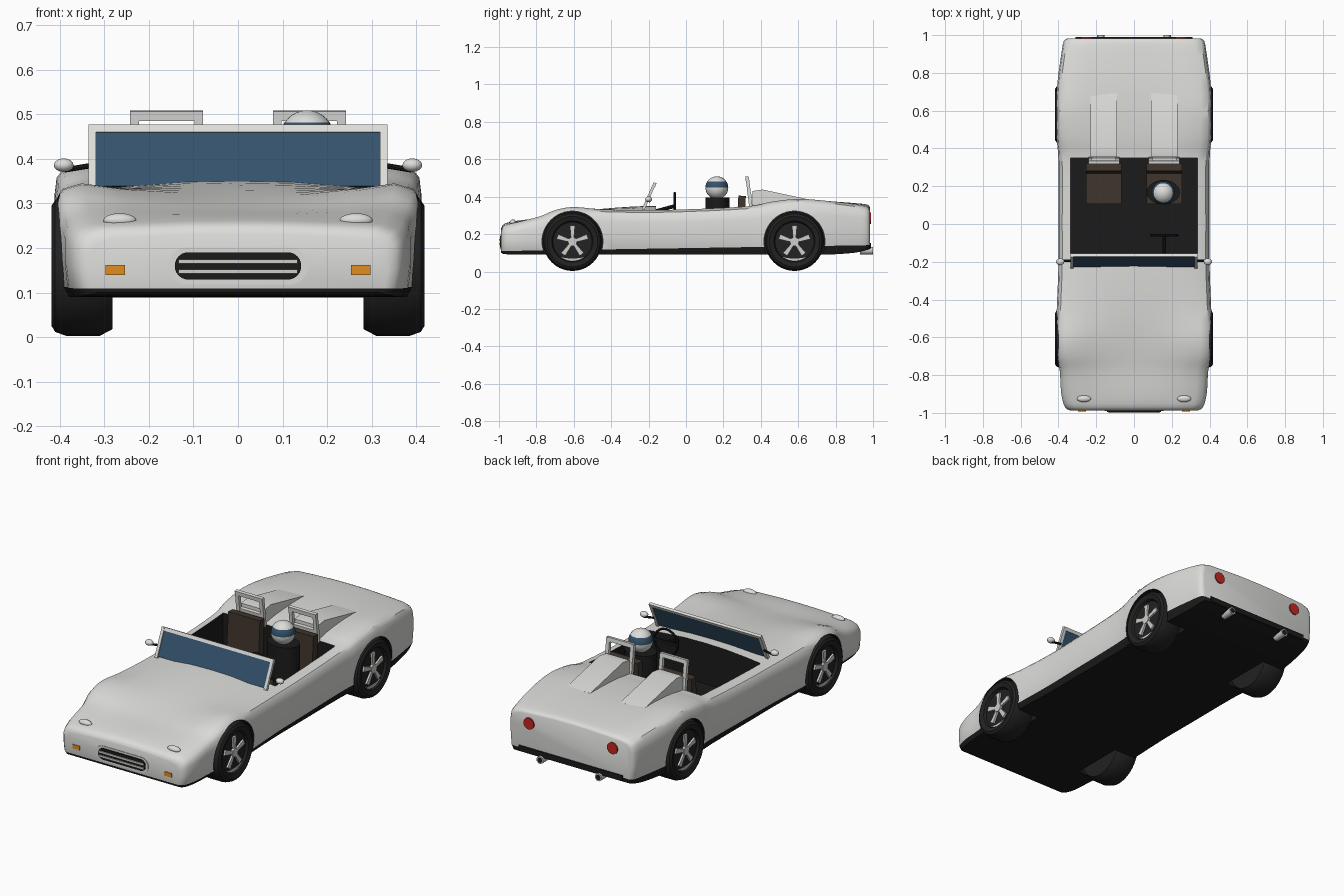
import bpy, bmesh, math
from math import sin, cos, pi
from mathutils import Matrix, Vector

if "Cube" in bpy.data.objects:
    bpy.data.objects.remove(bpy.data.objects["Cube"])


def material(name, r, g, b):
    m = bpy.data.materials.new(name)
    m.use_nodes = True
    m.diffuse_color = (r, g, b, 1)
    m.node_tree.nodes["Principled BSDF"].inputs["Base Color"].default_value = (r, g, b, 1)
    return m


WHITE = material("white paint", .72, .72, .70)
BLACK = material("black trim", .011, .011, .011)
RUBBER = material("tyre rubber", .016, .016, .016)
GLASS = material("blue glass", .035, .085, .15)
BROWN = material("brown leather", .05, .036, .025)
SILVER = material("silver metal", .62, .62, .60)
AMBER = material("amber lens", .75, .27, .015)
RED = material("red lens", .55, .02, .015)


def make(name, bm, *mats, smooth=True):
    bmesh.ops.recalc_face_normals(bm, faces=bm.faces)
    me = bpy.data.meshes.new(name)
    bm.to_mesh(me)
    bm.free()
    ob = bpy.data.objects.new(name, me)
    bpy.context.collection.objects.link(ob)
    for m in mats:
        me.materials.append(m)
    if smooth:
        shade(ob)
    return ob


def shade(ob):
    bpy.ops.object.select_all(action='DESELECT')
    ob.select_set(True)
    bpy.context.view_layer.objects.active = ob
    bpy.ops.object.shade_smooth_by_angle(angle=math.radians(35))


def box(name, mat, center, size, tilt=0):
    bm = bmesh.new()
    m = Matrix.Translation(center) @ Matrix.Rotation(tilt, 4, 'X') @ Matrix.Diagonal((*size, 1))
    bmesh.ops.create_cube(bm, size=1, matrix=m)
    return make(name, bm, mat, smooth=False)


def rod(name, mat, a, b, r, n=16, r2=None):
    a, b = Vector(a), Vector(b)
    bm = bmesh.new()
    m = Matrix.Translation((a + b) / 2) @ (b - a).to_track_quat('Z', 'Y').to_matrix().to_4x4()
    bmesh.ops.create_cone(bm, cap_ends=True, segments=n, radius1=r,
                          radius2=r if r2 is None else r2, depth=(b - a).length, matrix=m)
    return make(name, bm, mat)


def ball(name, center, scale, *mats, rule=None):
    bm = bmesh.new()
    m = Matrix.Translation(center) @ Matrix.Diagonal((*scale, 1))
    bmesh.ops.create_uvsphere(bm, u_segments=24, v_segments=16, radius=1, matrix=m)
    for f in bm.faces:
        f.material_index = rule(f.calc_center_median()) if rule else 0
    return make(name, bm, *mats)


def prism(name, mat, outline, offset):
    """Extrude a closed 3D outline along an offset."""
    bm = bmesh.new()
    face = bm.faces.new([bm.verts.new(p) for p in outline])
    geo = bmesh.ops.extrude_face_region(bm, geom=[face])["geom"]
    bmesh.ops.translate(bm, verts=[v for v in geo if isinstance(v, bmesh.types.BMVert)], vec=offset)
    bm.faces.ensure_lookup_table()
    if not any(len(f.verts) == len(outline) and all(v in face.verts for v in f.verts) for f in bm.faces):
        bm.faces.new(face.verts)
    return make(name, bm, mat)


# Body: stations along the car as (y, half width, centre height, wing height, floor)
STATIONS = [
    (-.988, .335, .232, .222, .1), (-.97, .365, .256, .246, .093), (-.9, .385, .272, .264, .09),
    (-.78, .393, .285, .295, .09), (-.7, .409, .298, .328, .09), (-.6, .413, .315, .345, .09),
    (-.45, .409, .335, .332, .09), (-.22, .4, .35, .328, .09), (0, .4, .348, .332, .09),
    (.33, .4, .355, .348, .09), (.45, .409, .368, .372, .09), (.6, .413, .376, .388, .09),
    (.75, .405, .376, .378, .09), (.9, .385, .366, .36, .1), (.968, .372, .358, .346, .115),
    (.983, .35, .345, .334, .12)]


def smooth_stations(pts, steps=3):
    out = []
    for i in range(len(pts) - 1):
        p = [pts[max(0, min(len(pts) - 1, i + k))] for k in (-1, 0, 1, 2)]
        for s in range(steps):
            t = s / steps
            out.append([b + .5 * t * (c - a + t * (2*a - 5*b + 4*c - d + t * (3*(b - c) + d - a)))
                        for a, b, c, d in zip(*p)])
    return out + [pts[-1]]


def ring(y, w, zc, zf, zb):
    sill = .125 + .016 * y
    h = zf - sill
    half = [(.3 * w, zc * .9 + zf * .1), (.62 * w, zc * .45 + zf * .55), (.85 * w, zf),
            (.95 * w, zf - .012), (.985 * w, zf - .03), (w, sill + .68 * h),
            (w, sill + .35 * h), (.985 * w, sill), (.95 * w, zb)]
    left = [(-x, z) for x, z in reversed(half)]
    return [Vector((x, y, z)) for x, z in left + [(0, zc)] + half]


bm = bmesh.new()
rows = [[bm.verts.new(p) for p in ring(*s)] for s in smooth_stations(STATIONS)]
n = len(rows[0])
for a, b in zip(rows, rows[1:]):
    for i in range(n):
        j = (i + 1) % n
        f = bm.faces.new((a[i], a[j], b[j], b[i]))
        f.material_index = int(i in (0, n - 2, n - 1))
for row in (rows[0], rows[-1]):
    bm.faces.new(row[1:-1])
    bm.faces.new((row[0], row[1], row[-2], row[-1])).material_index = 1
body = make("body", bm, WHITE, BLACK, smooth=False)

# Cockpit opening and wheel wells, cut from the body
WHEELS = [(s, y) for s in (-1, 1) for y in (-.607, .58)]
cutters = [box("cockpit_cutter", WHITE, (0, .095, .43), (.67, .51, .6))]
cutters += [rod("well_cutter", WHITE, (s * .26, y, .16), (s * .5, y, .16), .163, 48) for s, y in WHEELS]
for c in cutters:
    c.hide_render = True
    c.data.materials.append(BLACK)
    for p in c.data.polygons:
        p.material_index = 1
    mod = body.modifiers.new("cut", 'BOOLEAN')
    mod.operation, mod.solver, mod.object = 'DIFFERENCE', 'EXACT', c
    bpy.context.view_layer.objects.active = body
    bpy.ops.object.modifier_apply(modifier=mod.name)
    bpy.data.objects.remove(c)
shade(body)

# Wheels: lathed tyre, five spokes, hub and a bright lower rim arc
TYRE = [(.0, .397), (.104, .397), (.11, .41), (.135, .418), (.148, .41), (.157, .385),
        (.157, .31), (.142, .282), (0, .282)]
for s, y in WHEELS:
    bm = bmesh.new()
    vs = [bm.verts.new((s * x, y, .16 + r)) for r, x in TYRE]
    es = [bm.edges.new(e) for e in zip(vs, vs[1:])]
    bmesh.ops.spin(bm, geom=vs + es, cent=(0, y, .16), axis=(1, 0, 0), angle=2 * pi, steps=40)
    bmesh.ops.remove_doubles(bm, verts=bm.verts, dist=.0002)
    make("tyre", bm, RUBBER)

    def polar(r, a, x=.396):
        return (s * x, y + r * sin(a), .16 + r * cos(a))
    rod("hub", SILVER, polar(0, 0), polar(0, 0, .41), .024)
    for k in range(5):
        a = k * 2 * pi / 5
        prism("spoke", SILVER, [polar(.01, a - .8), polar(.086, a - .16), polar(.086, a + .16),
                                polar(.01, a + .8)], (s * .011, 0, 0))
    angles = [pi + (k - 6) * .11 for k in range(13)]
    arc = [polar(.104, a) for a in angles]
    arc += [polar(.104 - .014 * cos((a - pi) * 2.3), a) for a in reversed(angles[1:-1])]
    prism("rim_arc", SILVER, arc, (s * .006, 0, 0))


# Grille with a rounded rim and two bars
def capsule(name, mat, hw, hh, y):
    pts = [(math.copysign(hw - hh, cos(a)) + hh * cos(a), y, .16 + hh * sin(a))
           for a in [(k + .5) * pi / 10 for k in range(20)]]
    prism(name, mat, pts, (0, .012, 0))


capsule("grille_rim", WHITE, .157, .042, -.991)
capsule("grille", BLACK, .142, .031, -.995)
for z in (.148, .17):
    box("grille_bar", SILVER, (0, -.995, z), (.268, .01, .009))

# Windscreen: leaning glass inside a frame
LEAN = -math.atan2(.062, .14)
box("windscreen_glass", GLASS, (0, -.198, .4), (.642, .006, .135), LEAN)
box("windscreen_top", WHITE, (0, -.168, .466), (.67, .015, .018), LEAN)
for s in (-1, 1):
    box("windscreen_post", WHITE, (s * .327, -.198, .402), (.016, .015, .155), LEAN)

# Paired details on both sides
for s in (-1, 1):
    rod("mirror_arm", BLACK, (s * .33, -.195, .385), (s * .39, -.195, .375), .006, 8)
    ball("mirror", (s * .391, -.2, .386), (.022, .018, .015), WHITE)
    ball("headlight", (s * .265, -.925, .262), (.037, .018, .016), WHITE)
    box("indicator", AMBER, (s * .275, -.988, .151), (.044, .008, .022))
    rod("tail_light", RED, (s * .25, .97, .285), (s * .25, .989, .285), .031, 24)
    rod("exhaust", SILVER, (s * .175, .93, .112), (s * .175, 1, .112), .02)
    rod("exhaust_bore", BLACK, (s * .175, .99, .112), (s * .175, 1.001, .112), .014)
    x = s * .16
    # Seat
    box("seat_cushion", BROWN, (x, .19, .17), (.19, .17, .09))
    box("seat_back", BROWN, (x, .292, .27), (.19, .04, .27), -.06)
    # Roll hoop
    for d in (-1, 1):
        box("hoop_leg", WHITE, (x + d * .072, .337, .425), (.02, .018, .16), .12)
    box("hoop_top", WHITE, (x, .327, .497), (.164, .018, .022), .12)
    box("hoop_base", WHITE, (x, .342, .405), (.164, .018, .018), .12)
    # Fairing sloping down behind the hoop
    side = [(x - .07, .355, .33), (x - .07, .355, .43), (x - .07, .41, .438),
            (x - .07, .69, .378), (x - .07, .69, .33)]
    prism("headrest_fairing", WHITE, side, (.14, 0, 0))

# Rear bumper strip
box("rear_valance", BLACK, (0, .982, .138), (.62, .014, .03))

# Steering wheel and column
HUB = Vector((.16, -.06, .35))
for k in range(20):
    a, b = (HUB + Vector((.07 * cos(t), 0, .07 * sin(t))) for t in (k * pi / 10, (k + 1) * pi / 10))
    rod("steering_rim", BLACK, a, b, .006, 8)
box("steering_spoke", BLACK, HUB, (.136, .008, .014))
rod("steering_column", BLACK, HUB, HUB + Vector((0, -.11, -.03)), .01, 8)

# Driver
torso = rod("driver_torso", BLACK, (0, 0, .14), (0, 0, .395), .065, 24)
torso.scale.x = 1.35
torso.location = (.155, .168, 0)
ball("helmet", (.155, .165, .448), (.061, .061, .061), WHITE, GLASS,
     rule=lambda c: int(.443 < c.z < .482))
